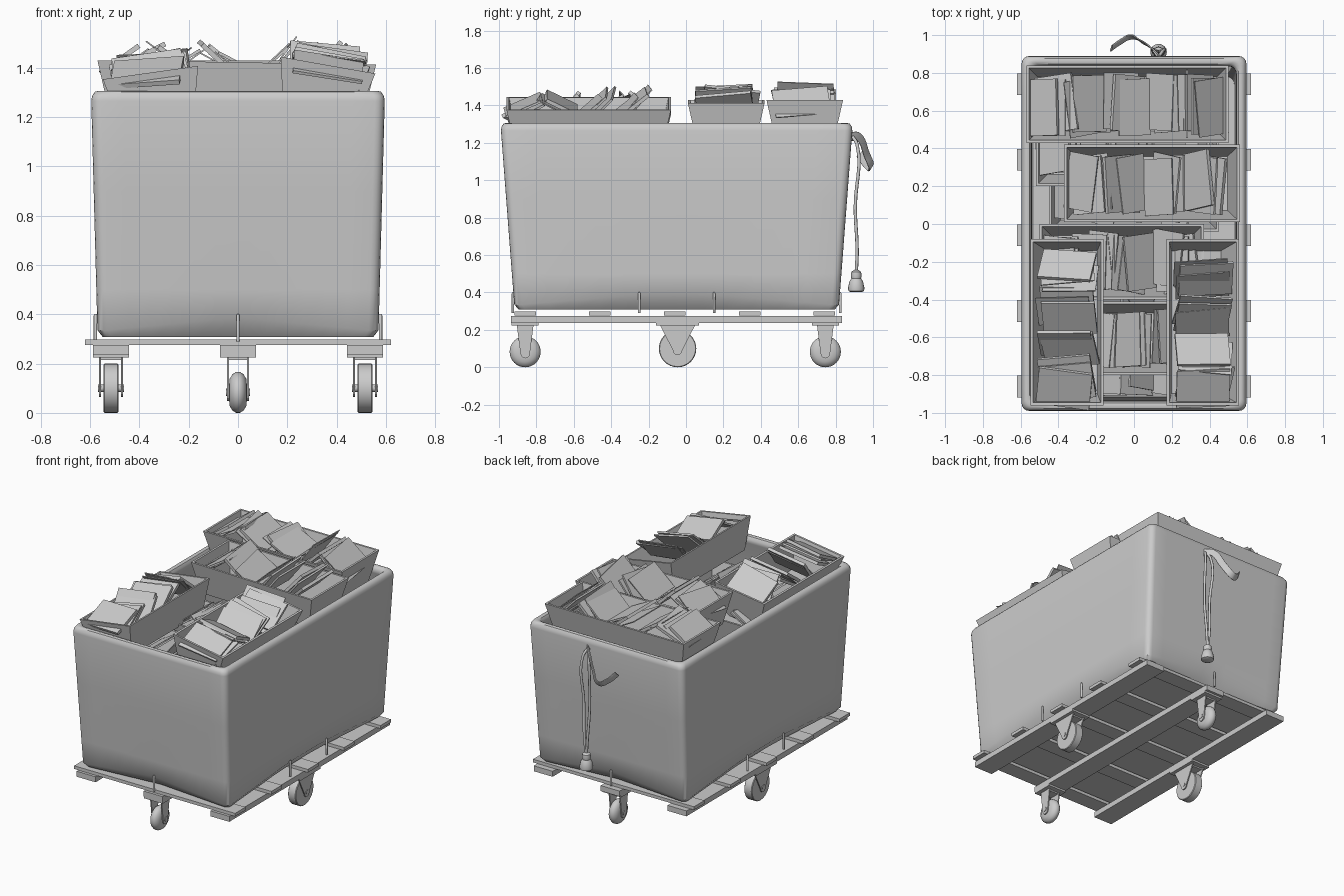
import bpy, bmesh, math, random
from mathutils import Matrix, Vector

if "Cube" in bpy.data.objects:
    bpy.data.objects.remove(bpy.data.objects["Cube"])
random.seed(7)
MID = -0.05  # middle of the cart along y

grey = bpy.data.materials.new("plain_grey")
grey.use_nodes = True
grey.diffuse_color = (0.6, 0.6, 0.6, 1)
grey.node_tree.nodes["Principled BSDF"].inputs["Base Color"].default_value = (0.6, 0.6, 0.6, 1)


def finish(name, bm, smooth=False):
    bmesh.ops.recalc_face_normals(bm, faces=bm.faces)
    mesh = bpy.data.meshes.new(name)
    bm.to_mesh(mesh)
    bm.free()
    mesh.materials.append(grey)
    ob = bpy.data.objects.new(name, mesh)
    bpy.context.scene.collection.objects.link(ob)
    if smooth:
        bpy.ops.object.select_all(action='DESELECT')
        ob.select_set(True)
        bpy.context.view_layer.objects.active = ob
        bpy.ops.object.shade_smooth_by_angle(angle=math.radians(40))
    return ob


def add_box(bm, size, matrix):
    bmesh.ops.create_cube(bm, size=1, matrix=matrix @ Matrix.Diagonal((*size, 1)))


def box(name, size, loc):
    bm = bmesh.new()
    add_box(bm, size, Matrix.Translation(loc))
    return finish(name, bm)


def loft(bm, rings, cap_start=True, cap_end=True):
    loops = [[bm.verts.new(p) for p in ring] for ring in rings]
    n = len(loops[0])
    for a, b in zip(loops, loops[1:]):
        for i in range(n):
            bm.faces.new((a[i], a[(i + 1) % n], b[(i + 1) % n], b[i]))
    if cap_start:
        bm.faces.new(loops[0])
    if cap_end:
        bm.faces.new(loops[-1])


def lathe(bm, profile, matrix, n=24):
    """Revolve (radius, height) points around the local z axis."""
    loft(bm, [[matrix @ Vector((r * math.cos(k * math.tau / n), r * math.sin(k * math.tau / n), h))
               for k in range(n)] for r, h in profile])


def cord(name, points, radius, flat=None):
    cu = bpy.data.curves.new(name, 'CURVE')
    cu.dimensions = '3D'
    sp = cu.splines.new('BEZIER')
    sp.bezier_points.add(len(points) - 1)
    for bp, p in zip(sp.bezier_points, points):
        bp.co = p
        bp.handle_left_type = bp.handle_right_type = 'AUTO'
    cu.resolution_u = 6
    cu.bevel_resolution = 2
    cu.bevel_depth = radius
    cu.extrude = flat or 0
    cu.materials.append(grey)
    ob = bpy.data.objects.new(name, cu)
    bpy.context.scene.collection.objects.link(ob)


# Canvas basket: tapered walls, rolled rim, hollow inside, pinched bottom hem
def basket_ring(inset, z, hem=None):
    t = (z - 0.33) / 0.97
    hx, hy, r = 0.57 + 0.026 * t - inset, 0.868 + 0.074 * t - inset, 0.04
    pts = []
    corners = [(1, 1, 0), (-1, 1, 90), (-1, -1, 180), (1, -1, 270)]
    for sx, sy, start in corners:
        for k in range(5):
            a = math.radians(start + k * 22.5)
            pts.append(Vector((sx * (hx - r) + r * math.cos(a), sy * (hy - r) + r * math.sin(a), z)))
    full = []
    for i, p in enumerate(pts):
        q = pts[(i + 1) % len(pts)]
        steps = 12 if i % 5 == 4 else 1
        full += [p.lerp(q, k / steps) for k in range(steps)]
    for p in full:
        if hem:
            along_y = abs(p.x) / hx > abs(p.y) / hy
            u = max(0, abs(p.y) - 0.2) / (hy - 0.2) if along_y else abs(p.x) / hx
            pull = 1 - min(1, u)
            if hem == "crease":
                p.z += 0.055 * pull
            elif along_y:
                p.x -= math.copysign(0.05 * pull, p.x)
            else:
                p.y -= math.copysign(0.05 * pull, p.y)
        p.y += MID
    return full


bm = bmesh.new()
wall = [(0.0, 0.5), (0.0, 0.9), (0.0, 1.265), (0.004, 1.285), (0.016, 1.302), (0.03, 1.306),
        (0.044, 1.302), (0.054, 1.285), (0.054, 1.26), (0.04, 1.24), (0.04, 0.36)]
loft(bm, [basket_ring(0.018, 0.308, "hem"), basket_ring(0, 0.332, "crease")]
     + [basket_ring(i, z) for i, z in wall])
finish("canvas_basket", bm, True)

# Short posts that pinch the canvas
for i, (x, y) in enumerate([(0, -0.925), (0, 0.825), (0.578, -0.25), (0.578, 0.15), (-0.578, -0.25), (-0.578, 0.15)]):
    bm = bmesh.new()
    lathe(bm, [(0.007, 0.29), (0.007, 0.395), (0.003, 0.402)], Matrix.Translation((x, y, 0)), 10)
    finish(f"post_{i}", bm, True)

# Wooden base: slats over three long beams
for i in range(5):
    box(f"slat_{i}", (1.24, 0.115, 0.022), (0, -0.86 + i * 0.4, 0.287))
for i in range(3):
    box(f"beam_{i}", (0.145, 1.77, 0.038), ((i - 1) * 0.515, MID, 0.256))


# Casters: mounting plate, tapered fork arms, wheel
def caster(name, x, y, r, half, wheel, top, gap):
    place = Matrix.Translation((x, y, r)) @ Matrix.Rotation(math.pi / 2, 4, 'Y')
    bm = bmesh.new()
    lathe(bm, wheel, place, 32)
    lathe(bm, [(0.015, -gap - 0.008), (0.015, gap + 0.008)], place, 12)
    finish(name + "_wheel", bm, True)
    bm = bmesh.new()
    add_box(bm, (0.145, half * 2, 0.014), Matrix.Translation((x, y, 0.231)))
    for s in (-1, 1):
        arc = [(0.025 * math.cos(a), r + 0.025 * math.sin(a) - 0.01)
               for a in (math.radians(180 + 30 * k) for k in range(7))]
        side = [(-top, 0.228)] + arc + [(top, 0.228)]
        loft(bm, [[(x + s * gap + d, y + u, z) for u, z in side] for d in (-0.004, 0.004)])
    add_box(bm, (gap * 2, top * 1.6, 0.012), Matrix.Translation((x, y, 0.22)))
    finish(name + "_fork", bm)


flat_wheel = [(0.07, -0.03), (0.096, -0.03), (0.1, -0.026), (0.1, 0.026), (0.096, 0.03), (0.07, 0.03)]
round_wheel = [(0.03, -0.036), (0.055, -0.034), (0.074, -0.022), (0.083, -0.008),
               (0.083, 0.008), (0.074, 0.022), (0.055, 0.034), (0.03, 0.036)]
for s, side in ((1, "left"), (-1, "right")):
    caster(side + "_caster", s * 0.515, -0.045, 0.1, 0.115, flat_wheel, 0.095, 0.045)
for y, end in ((-0.86, "front"), (0.745, "back")):
    caster(end + "_caster", 0, y, 0.083, 0.072, round_wheel, 0.045, 0.041)


# Letter trays: open tapered tubs filled with leaning letters
def tray(name, x0, x1, y0, y1, rim, tilt=0, letters=True, height=0.22):
    along_y = y1 - y0 > x1 - x0
    length, width = max(x1 - x0, y1 - y0) / 2, min(x1 - x0, y1 - y0) / 2
    base = (Matrix.Translation(((x0 + x1) / 2, (y0 + y1) / 2, rim)) @ Matrix.Rotation(math.radians(tilt), 4, 'Y')
            @ Matrix.Rotation(math.pi / 2 if along_y else 0, 4, 'Z'))

    def ring(inset, z):
        return [base @ Vector((sx * (length - inset), sy * (width - inset), z))
                for sx, sy in ((-1, -1), (1, -1), (1, 1), (-1, 1))]
    bm = bmesh.new()
    loft(bm, [ring(0.05, -height), ring(0, 0), ring(0.014, 0), ring(0.062, 0.012 - height)])
    finish(name, bm)
    if not letters:
        return
    bm = bmesh.new()
    pos, lean = 0.09 - length, 1
    while pos < length - 0.1:
        count = random.choice((2, 3, 3))
        angle = lean * random.uniform(42, 62)
        for k in range(count):
            turn = random.uniform(-9, 9)
            m = (base @ Matrix.Translation((pos + k * 0.035, random.uniform(-0.02, 0.02), random.uniform(-0.03, 0.01)))
                 @ Matrix.Rotation(math.radians(angle + random.uniform(-8, 8)), 4, 'Y')
                 @ Matrix.Rotation(math.radians(turn), 4, 'X'))
            add_box(bm, (random.choice((0.006, 0.012, 0.02)), width * 1.46, random.uniform(0.18, 0.22)), m)
        pos += 0.1 + 0.035 * count
        lean = random.choice((1, 1, -1))
    finish(name + "_letters", bm)


tray("back_tray", -0.57, 0.5, 0.43, 0.84, 1.43)
box("back_tray_divider", (0.012, 0.36, 0.1), (0.28, 0.635, 1.37))
tray("middle_tray", -0.37, 0.56, 0.01, 0.42, 1.42, 1)
tray("front_right_tray", -0.55, -0.16, -0.96, -0.08, 1.38, -8)
tray("front_left_tray", 0.17, 0.56, -0.96, -0.08, 1.41, 10)
# Lower layer glimpsed between the top trays
tray("low_middle_tray", -0.5, 0.37, -0.4, 0.0, 1.2)
tray("low_front_tray", -0.5, 0.37, -0.8, -0.41, 1.16)
tray("low_back_tray", -0.52, 0.4, 0.2, 0.62, 1.14)
for i, y in enumerate((-0.75, -0.3, 0.15, 0.58)):
    tray(f"bottom_tray_{i}", -0.45, 0.45, y - 0.19, y + 0.19, 0.88, height=0.24)

# Hanging pull cord, strap and tassel on the back
for i, s in enumerate((-1, 1)):
    cord(f"pull_cord_{i}", [(0.13, 0.885, 1.24), (0.13 + s * 0.022, 0.915, 1.19), (0.13 + s * 0.022, 0.905, 0.85),
                            (0.13 + s * 0.012, 0.915, 0.62), (0.13, 0.91, 0.5)], 0.009)
cord("strap", [(0.14, 0.885, 1.235), (0.1, 0.925, 1.23), (0.04, 0.965, 1.14), (-0.02, 0.99, 1.07),
               (-0.07, 0.965, 1.09), (-0.12, 0.93, 1.14)], 0.004, 0.02)
bm = bmesh.new()
lathe(bm, [(0.03, 0.402), (0.042, 0.408), (0.044, 0.425), (0.036, 0.46), (0.026, 0.475), (0.029, 0.49),
           (0.026, 0.51), (0.012, 0.52)], Matrix.Translation((0.13, 0.91, 0)), 16)
finish("tassel", bm, True)
